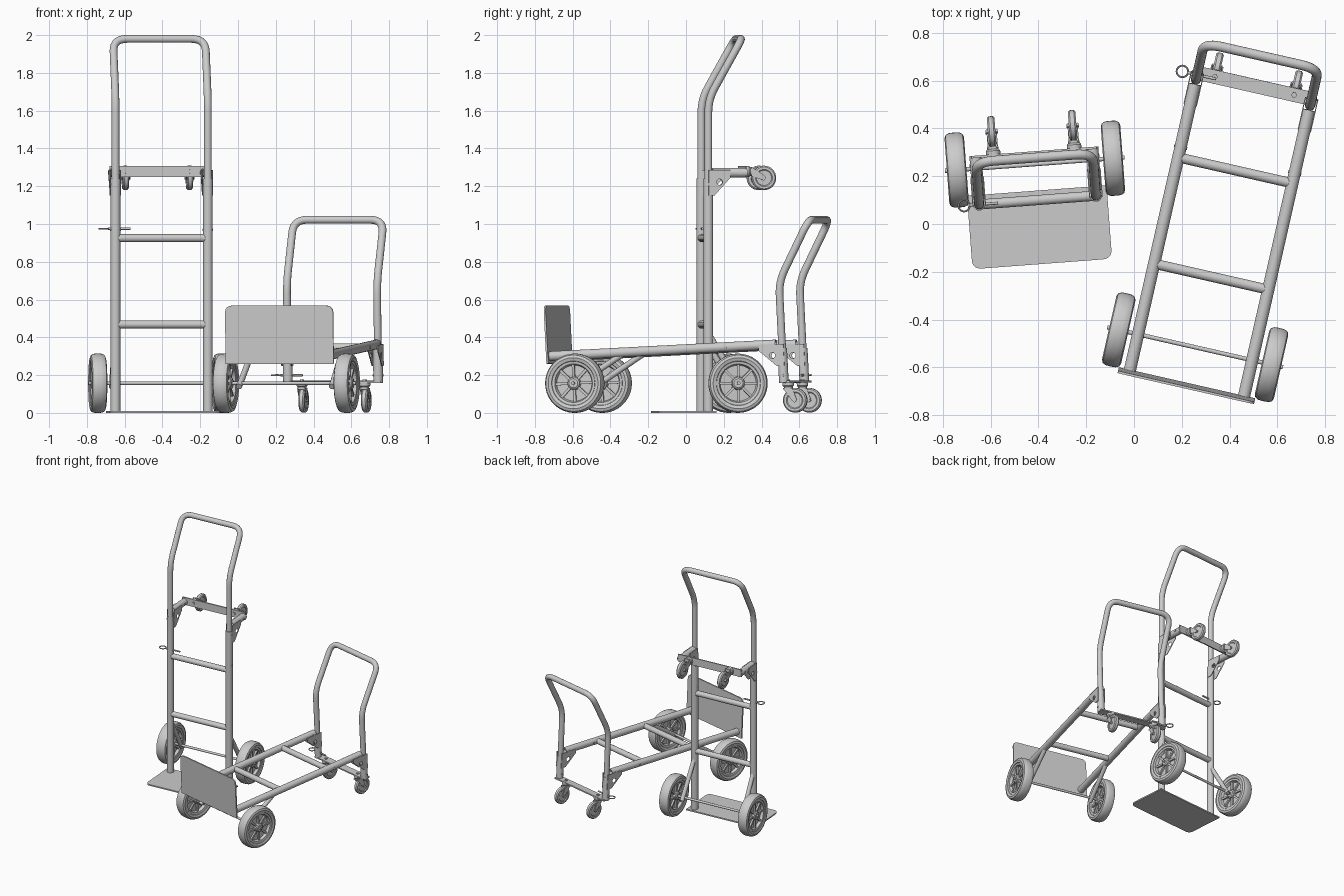
import bpy, bmesh
from math import radians, pi, cos, sin
from mathutils import Matrix, Vector

if "Cube" in bpy.data.objects:
    bpy.data.objects.remove(bpy.data.objects["Cube"])

M = Matrix()      # placement of the truck being built
PREFIX = ""


def finish(name, bm):
    bmesh.ops.remove_doubles(bm, verts=bm.verts, dist=1e-5)
    bmesh.ops.recalc_face_normals(bm, faces=bm.faces)
    me = bpy.data.meshes.new(PREFIX + name)
    bm.to_mesh(me)
    bm.free()
    me.shade_smooth()
    me.set_sharp_from_angle(angle=radians(35))
    ob = bpy.data.objects.new(PREFIX + name, me)
    ob.matrix_world = M
    bpy.context.collection.objects.link(ob)
    return ob


def lathe(bm, profile, center, axis, closed=False, n=32):
    """Revolve (radius, offset) points round an axis."""
    rot = Vector(axis).to_track_quat('Z', 'Y')
    c = Vector(center)
    rings = [[bm.verts.new(c + rot @ Vector((r * cos(2 * pi * i / n), r * sin(2 * pi * i / n), t)))
              for i in range(n)] for r, t in profile]
    pairs = list(zip(rings, rings[1:])) + ([(rings[-1], rings[0])] if closed else [])
    for a, b in pairs:
        for i in range(n):
            j = (i + 1) % n
            bm.faces.new((a[i], a[j], b[j], b[i]))


def tube(bm, a, b, r, inner=0.0, n=20):
    d = Vector(b) - Vector(a)
    h = d.length
    lathe(bm, [(inner, 0), (r, 0), (r, h), (inner, h)], a, d, inner > 0, n)


def box(bm, center, size, rot=Matrix()):
    mat = Matrix.Translation(center) @ rot @ Matrix.Diagonal((*size, 1))
    bmesh.ops.create_cube(bm, size=1, matrix=mat)


def rounded(pts, radii, steps=7):
    """Round the inner corners of an open path."""
    pts = [Vector(p) for p in pts]
    out = [pts[0]]
    for p, c, q, r in zip(pts, pts[1:], pts[2:], radii):
        a, b = c + (p - c).normalized() * r, c + (q - c).normalized() * r
        for i in range(steps + 1):
            t = i / steps
            out.append(a * (1 - t) ** 2 + c * 2 * t * (1 - t) + b * t * t)
    return out + [pts[-1]]


def curve_mesh(name, splines, dims, closed, **opts):
    cu = bpy.data.curves.new(name, 'CURVE')
    cu.dimensions = dims
    for k, v in opts.items():
        setattr(cu, k, v)
    for pts in splines:
        s = cu.splines.new('POLY')
        s.points.add(len(pts) - 1)
        for sp, p in zip(s.points, pts):
            sp.co = (*p, 1) if len(p) == 3 else (*p, 0, 1)
        s.use_cyclic_u = closed
    ob = bpy.data.objects.new(name, cu)
    bm = bmesh.new()
    me = bpy.data.meshes.new_from_object(ob)
    bm.from_mesh(me)
    bpy.data.objects.remove(ob)
    bpy.data.curves.remove(cu)
    bpy.data.meshes.remove(me)
    return bm


def main_wheel(name, x):
    c, ax = (x, .151, .157), (1, 0, 0)
    bm = bmesh.new()
    half = [(.112, .022), (.118, .036), (.135, .041), (.149, .036), (.156, .022), (.157, .008)]
    lathe(bm, half + [(r, -t) for r, t in reversed(half)], c, ax, True, 48)
    finish(name + "_tyre", bm)
    bm = bmesh.new()
    half = [(0, .036), (.024, .036), (.032, .03), (.036, .01), (.095, .01), (.102, .03), (.116, .033)]
    lathe(bm, half + [(r, -t) for r, t in reversed(half)], c, ax, False, 48)
    for i in range(8):
        rot = Matrix.Rotation(i * pi / 4, 4, 'X')
        box(bm, Vector(c) + rot @ Vector((0, .066, 0)), (.046, .074, .014), rot)
    finish(name + "_rim", bm)


def caster(name, x, trail):
    stem, wz = 1.278, 1.278 + trail * .034
    bm = bmesh.new()
    half = [(.006, .012), (.04, .012), (.045, .016), (.058, .016), (.065, .009)]
    lathe(bm, half + [(r, -t) for r, t in reversed(half)], (x, .30, wz), (1, 0, 0), True)
    finish(name + "_wheel", bm)
    # swivel head, two fork plates and axle bolt
    bm = bmesh.new()
    lathe(bm, [(0, 0), (.03, 0), (.03, .015), (.024, .022), (.024, .03), (0, .03)],
          (x, .205, stem), (0, 1, 0))
    tube(bm, (x - .026, .30, wz), (x + .026, .30, wz), .009)
    box(bm, (x, .236, stem), (.046, .006, .05))
    for s in (-1, 1):
        outline = [(.233, stem - .025), (.233, stem + .025), (.30, wz + .014), (.312, wz), (.30, wz - .014)]
        vs = [bm.verts.new((x + s * .0215, y, z)) for y, z in outline]
        f = bm.faces.new(vs)
        ext = bmesh.ops.extrude_face_region(bm, geom=[f])
        bmesh.ops.translate(bm, vec=(-s * .004, 0, 0),
                            verts=[v for v in ext['geom'] if isinstance(v, bmesh.types.BMVert)])
    finish(name + "_fork", bm)


def truck(prefix, matrix, cart):
    global M, PREFIX
    M, PREFIX = matrix, prefix
    sides = (("left", -1), ("right", 1))
    # toe plate with rounded front corners
    outline = rounded([(-.293, .04), (-.293, -.268), (.293, -.268), (.293, .04)], (.04, .04))
    bm = curve_mesh("plate", [[(p.x, p.y) for p in map(Vector, outline)]], '2D', True,
                    extrude=.005, fill_mode='BOTH')
    bmesh.ops.translate(bm, verts=bm.verts, vec=(0, 0, .005))
    finish("toe_plate", bm)
    # cross bars and axle
    for label, z in (("lower", .468), ("upper", .925)):
        bm = bmesh.new()
        tube(bm, (-.235, 0, z), (.235, 0, z), .021)
        finish(label + "_crossbar", bm)
    bm = bmesh.new()
    tube(bm, (-.377, .151, .157), (.377, .151, .157), .009)
    finish("axle", bm)

    for side, s in sides:
        x = s * .245
        # main rail
        bm = bmesh.new()
        tube(bm, (x, 0, .008), (x, 0, 1.24), .0255, .021, 28)
        finish(side + "_rail", bm)
        # axle brace
        bm = bmesh.new()
        tube(bm, (x, .012, .40), (s * .252, .168, .135), .016)
        finish(side + "_axle_brace", bm)
        main_wheel(side + "_wheel", s * .328)
        # socket arm that carries the casters
        bm = bmesh.new()
        tube(bm, (x, .022, 1.272), (x, .205, 1.272), .0255, .021, 28)
        for y, z in ((.0, .97), (.0, 1.21), (.165, 1.272)):
            tube(bm, (x - .028, y, z), (x + .028, y, z), .007, n=10)
        finish(side + "_socket_arm", bm)
        # pair of drilled gussets between rail and arm
        tri = [(.0, 1.285), (.115, 1.285), (.115, 1.245), (.03, 1.15), (.0, 1.15)]
        hole = [(.058 + .016 * cos(i * pi / 8), 1.222 + .016 * sin(i * pi / 8)) for i in range(16)]
        for label, o in (("inner", -.0265 * s), ("outer", .0265 * s)):
            bm = curve_mesh("gusset", [tri, hole], '2D', True, extrude=.002, fill_mode='BOTH')
            bmesh.ops.transform(bm, verts=bm.verts, matrix=Matrix(
                ((0, 0, 1, x + o), (1, 0, 0, 0), (0, 1, 0, 0), (0, 0, 0, 1))))
            finish(f"{side}_{label}_gusset", bm)
        caster(side + "_caster", s * .17, 1 if cart else -1)

    # caster cross plate with bolt heads
    bm = bmesh.new()
    box(bm, (0, .2, 1.278), (.525, .01, .058))
    for s in (-1, 1):
        tube(bm, (s * .17, .188, 1.278), (s * .17, .2, 1.278), .012, n=6)
    finish("caster_plate", bm)

    # bent loop handle, in the rails or in the socket arms
    x = .245
    path = rounded([(-x, 0, 0), (-x, 0, .535), (-x, .178, .855), (x, .178, .855), (x, 0, .535), (x, 0, 0)],
                   (.07, .075, .075, .07))
    place = (lambda p: (p[0], .205 - p[2], 1.272 + p[1])) if cart else (lambda p: (p[0], p[1], 1.125 + p[2]))
    bm = curve_mesh("handle", [[place(p) for p in path]], '3D', False,
                    bevel_depth=.0205, bevel_resolution=6, use_fill_caps=True)
    finish("handle", bm)

    # locking pin with a ring pull
    y, z = (.165, 1.272) if cart else (0, .975)
    bm = bmesh.new()
    tube(bm, (-.285, y, z), (-.165, y, z), .006, n=12)
    n = 8
    ring = [(.024 + .004 * cos(2 * pi * i / n), .004 * sin(2 * pi * i / n)) for i in range(n)]
    lathe(bm, ring, (-.308, y, z), (0, 1, 0) if cart else (0, 0, 1), True)
    finish("locking_pin", bm)


# truck standing upright
truck("upright_", Matrix.Translation((-.404, .10, 0)) @ Matrix.Rotation(radians(4.3), 4, 'Z'), False)

# truck laid down as a platform cart, placed by its axle
turn = Matrix.Rotation(radians(-12.8), 4, 'Z') @ Matrix.Rotation(radians(-87.1), 4, 'X')
truck("cart_", Matrix.Translation(Vector((.256, -.516, .157)) - turn @ Vector((0, .151, .157))) @ turn, True)
